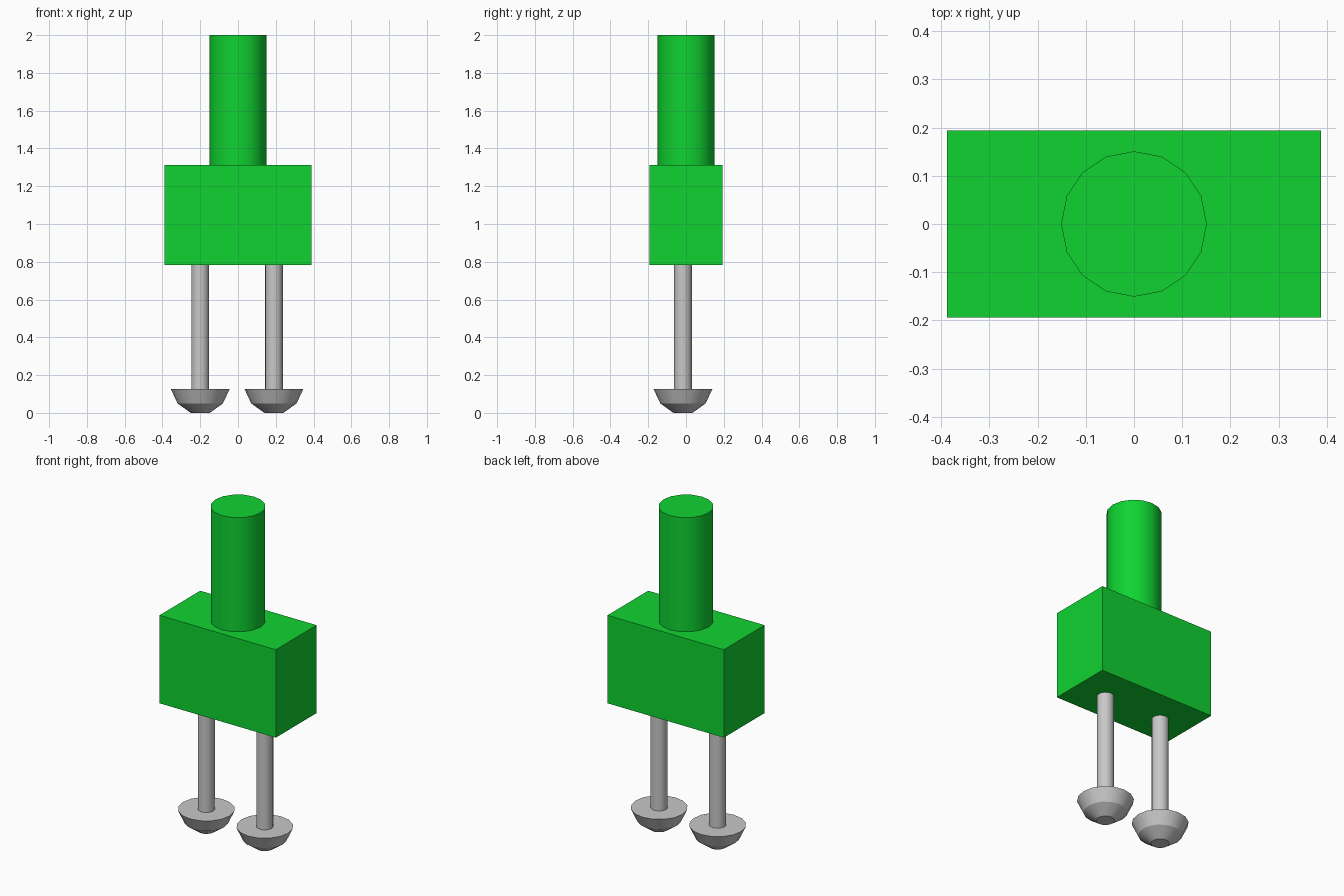
import bpy, bmesh, math

if "Cube" in bpy.data.objects:
    bpy.data.objects.remove(bpy.data.objects["Cube"], do_unlink=True)


def make_material(name, color):
    mat = bpy.data.materials.new(name)
    mat.use_nodes = True
    mat.diffuse_color = color
    mat.node_tree.nodes["Principled BSDF"].inputs["Base Color"].default_value = color
    return mat


green = make_material("bright green", (0.005, 0.65, 0.031, 1))
grey = make_material("light grey", (0.58, 0.58, 0.58, 1))


def finish(bm, name, mat, location):
    bmesh.ops.recalc_face_normals(bm, faces=bm.faces)
    mesh = bpy.data.meshes.new(name)
    bm.to_mesh(mesh)
    bm.free()
    mesh.materials.append(mat)
    obj = bpy.data.objects.new(name, mesh)
    obj.location = location
    bpy.context.collection.objects.link(obj)
    return obj


def turned(name, profile, mat, location, sides=16):
    """Closed solid of revolution from (radius, z) pairs, bottom to top."""
    bm = bmesh.new()
    rings = [[bm.verts.new((r * math.cos(math.tau * i / sides),
                            r * math.sin(math.tau * i / sides), z))
              for i in range(sides)] for r, z in profile]
    bm.faces.new(rings[0])
    bm.faces.new(rings[-1])
    for low, high in zip(rings, rings[1:]):
        for i in range(sides):
            j = (i + 1) % sides
            bm.faces.new((low[i], low[j], high[j], high[i]))
    obj = finish(bm, name, mat, location)
    bpy.ops.object.select_all(action='DESELECT')
    obj.select_set(True)
    bpy.context.view_layer.objects.active = obj
    bpy.ops.object.shade_smooth_by_angle(angle=math.radians(28))
    return obj


# Box body
bm = bmesh.new()
bmesh.ops.create_cube(bm, size=1)
bmesh.ops.scale(bm, vec=(0.776, 0.388, 0.53), verts=bm.verts)
finish(bm, "body", green, (0, 0, 1.047))

# Upright post on top of the body
turned("post", [(0.151, 1.312), (0.151, 2.0)], green, (0, 0, 0))

# Legs and dish-shaped feet, set slightly forward of centre
leg_y = -0.016
for side, x in (("right", -0.2), ("left", 0.19)):
    turned(side + "_leg", [(0.047, 0.127), (0.047, 0.782)], grey, (x, leg_y, 0))
    turned(side + "_foot", [(0.05, 0), (0.12, 0.05), (0.156, 0.127)],
           grey, (x, leg_y, 0))
